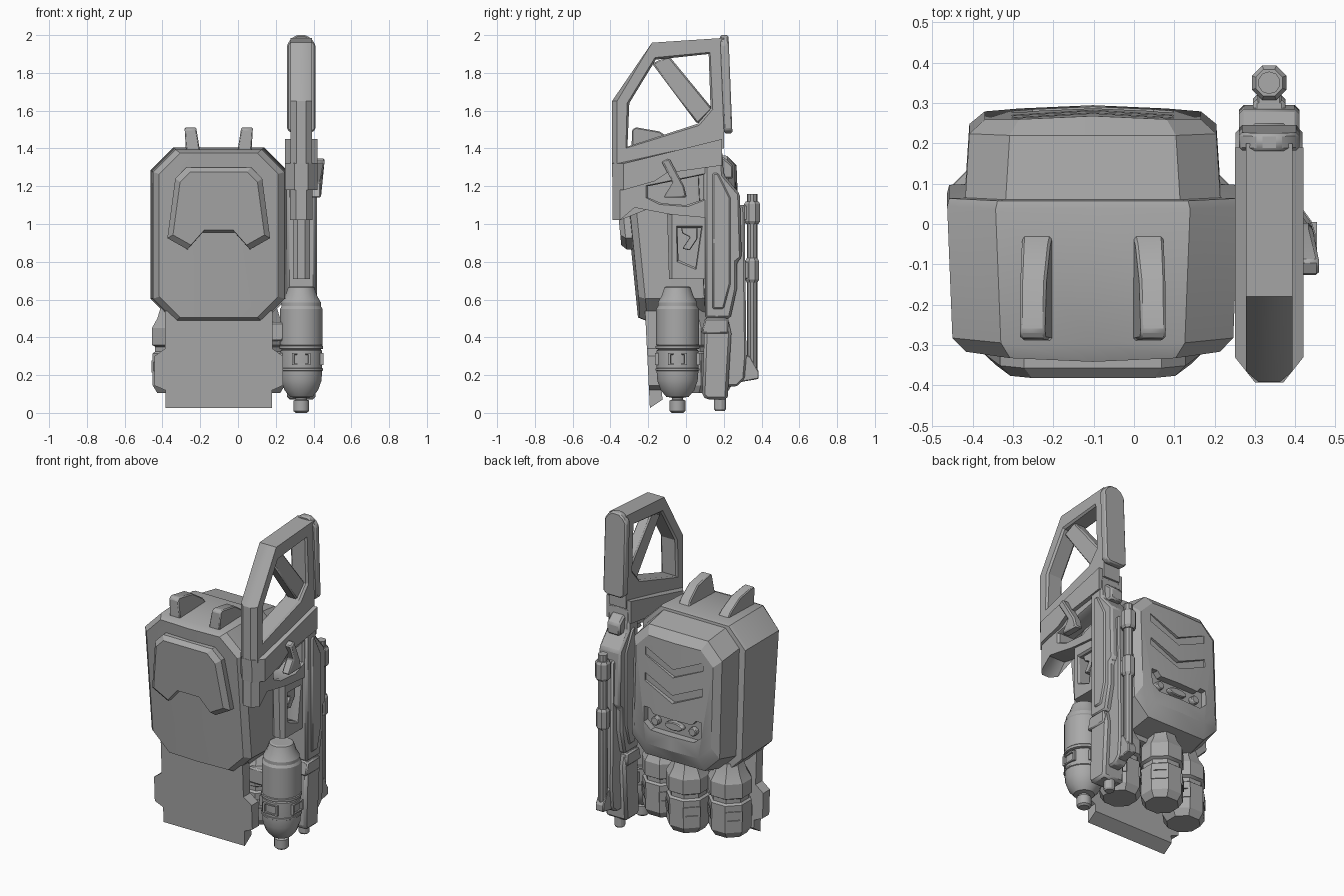
import bpy, bmesh, math
from mathutils import Vector

if "Cube" in bpy.data.objects:
    bpy.data.objects.remove(bpy.data.objects["Cube"])

grey = bpy.data.materials.new("plain grey")
grey.diffuse_color = (0.4, 0.4, 0.4, 1)
grey.use_nodes = True
grey.node_tree.nodes["Principled BSDF"].inputs["Base Color"].default_value = grey.diffuse_color
PX, GX = -0.102, 0.335      # centre lines of the pack and the launcher


def make(name, verts, faces, bevel=0.0):
    bm = bmesh.new()
    vs = [bm.verts.new(v) for v in verts]
    for f in faces:
        bm.faces.new([vs[i] for i in f])
    bmesh.ops.remove_doubles(bm, verts=bm.verts, dist=0.0001)
    bmesh.ops.recalc_face_normals(bm, faces=bm.faces)
    me = bpy.data.meshes.new(name)
    bm.to_mesh(me)
    bm.free()
    me.materials.append(grey)
    ob = bpy.data.objects.new(name, me)
    bpy.context.collection.objects.link(ob)
    if bevel:
        m = ob.modifiers.new("bevel", 'BEVEL')
        m.width, m.segments, m.limit_method = bevel, 1, 'ANGLE'
    return ob


def loft(name, rings, bevel=0.0, split=False):
    n, k = len(rings[0]), len(rings)
    faces = [(r*n+i, r*n+(i+1) % n, (r+1)*n+(i+1) % n, (r+1)*n+i)
             for r in range(k-1) for i in range(n)]
    for base in (0, (k-1)*n):
        if split:       # two cap faces that meet at the centre line
            h = n // 2
            faces += [[base+i for i in range(h+1)], [base+i for i in range(h, n)] + [base]]
        else:
            faces.append([base+i for i in range(n)])
    return make(name, [p for r in rings for p in r], faces, bevel)


def prism(name, pts, hx, bevel=0.01, x=GX):
    """Side outline (y, z) extruded across x."""
    return loft(name, [[(x+s*hx, y, z) for y, z in pts] for s in (-1, 1)], bevel)


def slab(name, pts, y0, y1, shear=0.0, bevel=0.0, x=PX, zm=0.95):
    """Front outline (x, z) extruded along y and leaning with height."""
    return loft(name, [[(x+a, y-shear*(z-zm), z) for a, z in pts] for y in (y0, y1)], bevel)


def frame(name, outer, inner, hx, nose, rim=0.012):
    """Side outline with a hole; the front narrows to a nose, the hole has a chamfered rim."""
    n = len(outer)
    cy, cz = (sum(p[k] for p in inner)/n for k in (0, 1))
    wide = []
    for y, z in inner:
        d = math.hypot(y-cy, z-cz)
        wide.append((y+(y-cy)/d*rim, z+(z-cz)/d*rim))
    side = [(max(y, nose), z) for y, z in outer]
    loops = [(inner, rim-hx), (wide, -hx), (side, -hx), (outer, -.45*hx),
             (outer, .45*hx), (side, hx), (wide, hx), (inner, hx-rim)]
    k = len(loops)
    faces = [(a*n+i, a*n+(i+1) % n, b*n+(i+1) % n, b*n+i)
             for a in range(k) for b in [(a+1) % k] for i in range(n)]
    return make(name, [(GX+x, y, z) for loop, x in loops for y, z in loop], faces)


def lathe(name, profile, x, y, segs):
    rings = [[(x+r*math.cos(2*math.pi*(i+.5)/segs), y+r*math.sin(2*math.pi*(i+.5)/segs), z)
              for i in range(segs)] for r, z in profile]
    return loft(name, rings)


def mirrored(half):
    return half + [(-x, z) for x, z in reversed(half) if x]


# pack shell: stacked chamfered outlines from front to back
def outline(y0, w, zb, zt, c, bow=0.0, shear=0.1):
    half = [(0, zb), (w-c, zb), (w, zb+c), (w, zt-c), (w-c, zt), (0, zt)]
    return [(PX+x, y0 + bow*(1-abs(x)/w) - shear*(z-.95), z) for x, z in mirrored(half)]


shell = loft("pack_shell", [
    outline(-.285, .315, .505, 1.375, .11, -.014),
    outline(-.25, .348, .485, 1.395, .12),
    outline(.06, .361, .485, 1.405, .12, 0, .05),
    outline(.08, .356, .49, 1.4, .12, 0, .05),
    outline(.082, .316, .52, 1.385, .1, 0, .05),
    outline(.236, .306, .555, 1.36, .1, 0, .04),
    outline(.27, .268, .64, 1.31, .085, .012, .04)], split=True)

# grooves and tray cut into the rear face
cutters = []
for zc in (1.095, .935):
    cutters.append(slab("groove_cutter", [(0, zc), (.2, zc+.09), (.2, zc+.14), (0, zc+.05),
                                          (-.2, zc+.14), (-.2, zc+.09)], .256, .36))
cutters.append(slab("tray_cutter", [(-.15, .73), (.15, .73), (.2, .77), (.2, .865),
                                    (.16, .865), (.135, .835), (-.135, .835), (-.16, .865),
                                    (-.2, .865), (-.2, .77)], .24, .38))
for c in cutters:
    c.hide_render = True
    c.display_type = 'WIRE'
    m = shell.modifiers.new("cut", 'BOOLEAN')
    m.object, m.operation, m.solver = c, 'DIFFERENCE', 'EXACT'

# buttons and pill in the tray
for bx, r, sx in ((-.13, .027, 1), (0, .025, 2.6), (.13, .027, 1)):
    slab("tray_button", [(sx*r*math.cos(i*math.pi/6), .785+r*math.sin(i*math.pi/6))
                         for i in range(12)], .23, .266, .04, .005, PX+bx)

# padded plate on the front with a notched lower edge
pad = mirrored([(.085, .955), (.165, .865), (.272, .925), (.23, 1.24), (.17, 1.3)])
loft("front_pad", [[(PX+x*s, y-.1*(zz-.95), zz) for x, z in pad for zz in [1.08+(z-1.08)*s]]
                   for y, s in ((-.27, 1), (-.322, 1), (-.349, .89))])

# fins on top of the pack, narrowing towards the crest
fin = [(-.29, 1.36), (-.285, 1.5), (-.265, 1.512), (-.14, 1.49), (-.05, 1.43), (0, 1.36)]
for s in (-1, 1):
    loft("top_fin", [[(PX+s*(a+b*(z-1.36)), y, z) for y, z in fin]
                     for a, b in ((.095, .16), (.172, .06))], .006)

# lower back plate with a slanted bottom edge
plate = mirrored([(.283, .025), (.283, .12), (.34, .145), (.34, .3), (.285, .34), (.285, .54)])
loft("lower_plate", [[(PX+a, y-.05*(z-.5), max(z, low)) for a, z in plate]
                     for y, low in ((-.215, 0), (-.148, .07))])


# recessed pads around a canister
def window_pads(name, x, y, r, z, angles, proud=.006):
    for a in angles:
        d = Vector((math.cos(a), math.sin(a), 0))
        t = Vector((-d.y, d.x, 0))
        rings = [[Vector((x, y, z)) + d*q + t*u*k + Vector((0, 0, v*k))
                  for u, v in ((-.05, -.032), (.05, -.032), (.05, .032), (-.05, .032))]
                 for q, k in ((r-.03, 1), (r+proud, 1), (r+proud, .75), (r-.006, .7))]
        loft(name, rings)


# three short canisters below the pack
for cx, cy in ((PX, .125), (PX-.233, .04), (PX+.233, .03)):
    lathe("short_canister", [(.1, .105), (.126, .145), (.126, .315), (.112, .325),
                             (.112, .35), (.13, .36), (.13, .45), (.1, .5),
                             (.08, .56)], cx, cy, 8)
    window_pads("short_canister_window", cx, cy, .116, .245,
                [math.pi*(.25+.5*i) for i in range(4)])

# tall side canister with nozzle
TY = -.045
lathe("tall_canister", [(.03, 0), (.042, .01), (.042, .065), (.03, .07), (.03, .08), (.06, .085),
                        (.09, .12), (.108, .17), (.112, .22), (.112, .33), (.104, .335),
                        (.104, .355), (.114, .36), (.114, .55), (.105, .565), (.105, .585),
                        (.085, .62), (.07, .665), (.06, .67)], GX, TY, 20)
lathe("canister_band", [(.1, .215), (.117, .225), (.117, .235), (.1, .24)], GX, TY, 20)
lathe("canister_band", [(.1, .335), (.117, .34), (.117, .355), (.1, .36)], GX, TY, 20)
window_pads("tall_canister_window", GX, TY, .112, .285, [i*math.pi/2 for i in range(4)])
prism("canister_bracket", [(-.1, .38), (.02, .38), (.02, .48), (-.1, .48)], .06, .01, .2)

# launcher stock: open frame, diagonal brace and butt pad
frame("stock_frame",
      [(-.392, 1.3), (-.392, 1.65), (-.18, 1.96), (.2, 1.985), (.2, 1.6), (.2, 1.4)],
      [(-.31, 1.41), (-.3, 1.64), (-.16, 1.87), (.12, 1.9), (.13, 1.61), (.06, 1.53)],
      .058, -.365)
prism("stock_brace", [(-.18, 1.85), (-.09, 1.89), (.14, 1.61), (.06, 1.53)], .035, .008)
slab("butt_pad", mirrored([(.05, 1.48), (.075, 1.5), (.075, 1.95), (.055, 1.98), (.025, 2.0)]),
     .19, .235, .04, .008, GX, 1.75)

# receiver: collar, trigger surround and lower surround
collar = [(-.393, 1.32), (-.388, 1.18), (-.17, 1.225), (-.1, 1.27), (.19, 1.31), (.19, 1.45)]
loft("receiver_collar", [[(GX+x, max(y, lim), z) for y, z in collar]
                         for x, lim in ((-.085, -.33), (-.035, -1), (.035, -1), (.085, -.33))])
frame("receiver",
      [(-.388, 1.22), (-.388, 1.02), (-.29, 1.09), (-.08, 1.05), (.14, 1.03), (.14, 1.35)],
      [(-.2, 1.2), (-.2, 1.14), (-.13, 1.11), (0, 1.1), (.09, 1.13), (.09, 1.26)], .06, -.35)
frame("lower_receiver", [(-.1, 1.06), (-.09, .71), (.14, .71), (.14, 1.06)],
      [(-.045, .98), (-.04, .81), (.05, .77), (.08, .98)], .045, -.075)
prism("trigger", [(-.03, 1.0), (.06, 1.0), (.06, .92), (.02, .86), (-.02, .87), (.02, .93),
                  (-.02, .95)], .02, .004)

# side lever: slanted arm ending in a wedge handle
loft("side_lever", [[(GX+x+o, y, z) for y, z, o in
                     ((-.13, 1.33, .02), (-.09, 1.35, .02), (-.01, 1.2, 0), (.005, 1.14, 0),
                      (-.12, 1.14, 0), (-.07, 1.22, 0))] for x in (.05, .105)], .008)

# launcher main column, rail, fore block and sight
prism("main_column", [(.1, 1.4), (.19, 1.4), (.2, 1.26), (.285, 1.16), (.295, .82), (.27, .8),
                      (.27, .66), (.235, .5), (.1, .5)], .075, .012)
prism("column_panel", [(.14, 1.27), (.17, 1.27), (.235, 1.14), (.235, .68), (.2, .55),
                       (.14, .55)], .083, .008)
prism("barrel_rail", [(.18, 1.1), (.31, 1.1), (.32, .3), (.31, .18), (.27, .14), (.18, .14)],
      .04)
prism("fore_block", [(.085, .09), (.11, .07), (.22, .07), (.24, .42), (.22, .51), (.1, .51)],
      .075, .015)
prism("fore_block_cap", [(.08, .42), (.225, .42), (.225, .5), (.1, .5)], .083, .008)
prism("rear_sight", [(.17, 1.36), (.205, 1.35), (.25, 1.31), (.25, 1.24), (.18, 1.24)], .045)
lathe("fore_nozzle", [(.026, .01), (.032, .02), (.032, .09)], GX, .18, 12)

# barrel with sleeves and muzzle bracket
BY = .35
lathe("barrel", [(.024, .18), (.028, .19), (.028, 1.16)], GX, BY, 10)
for z0, z1, r in ((1.0, 1.12, .046), (.69, .82, .04)):
    lathe("barrel_sleeve", [(r-.01, z0), (r, z0+.015), (r, z1-.015), (r-.01, z1)], GX, BY, 8)
    prism("barrel_clamp", [(.26, z0+.02), (.35, z0+.02), (.35, z1-.02), (.26, z1-.02)], .03, .005)
prism("muzzle_bracket", [(.27, .16), (.385, .18), (.385, .22), (.34, .3), (.27, .32)], .028, .005)

# shade curved parts smooth and keep edges sharp
bpy.ops.object.select_all(action='DESELECT')
for ob in bpy.context.scene.objects:
    if not ob.hide_render:
        ob.select_set(True)
        bpy.context.view_layer.objects.active = ob
bpy.ops.object.shade_smooth_by_angle(angle=math.radians(25))
